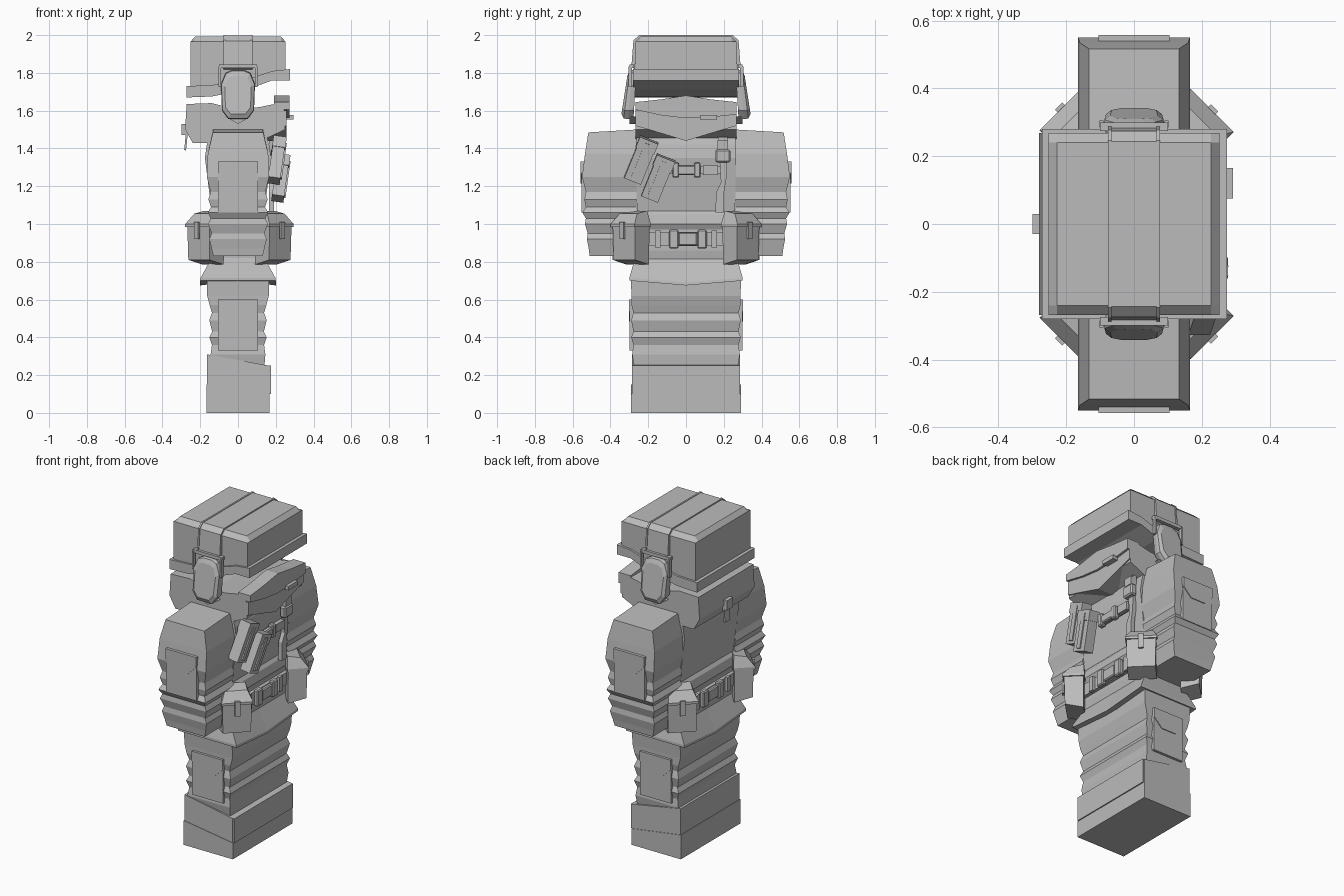
import bpy, bmesh, math
from mathutils import Vector, Matrix

if "Cube" in bpy.data.objects:
    bpy.data.objects.remove(bpy.data.objects["Cube"])

mat = bpy.data.materials.new("plain_grey")
mat.diffuse_color = (0.5, 0.5, 0.5, 1)
mat.use_nodes = True
mat.node_tree.nodes["Principled BSDF"].inputs["Base Color"].default_value = mat.diffuse_color


def finish(name, bm):
    bmesh.ops.recalc_face_normals(bm, faces=bm.faces)
    me = bpy.data.meshes.new(name)
    bm.to_mesh(me)
    bm.free()
    me.materials.append(mat)
    ob = bpy.data.objects.new(name, me)
    bpy.context.collection.objects.link(ob)
    return ob


def loft(name, loops):
    """Closed solid through loops of equal length."""
    bm = bmesh.new()
    vs = [[bm.verts.new(p) for p in lp] for lp in loops]
    n = len(vs[0])
    for a, b in zip(vs, vs[1:]):
        for i in range(n):
            bm.faces.new((a[i], a[(i + 1) % n], b[(i + 1) % n], b[i]))
    bm.faces.new(vs[0])
    bm.faces.new(vs[-1])
    return finish(name, bm)


def stack(name, rows):
    """Rectangular rings: z, x0, x1, y0, y1."""
    return loft(name, [[(a, c, z), (b, c, z), (b, d, z), (a, d, z)] for z, a, b, c, d in rows])


def prism_y(name, pts, y0, y1):
    return loft(name, [[(x, y, z) for x, z in pts] for y in (y0, y1)])


def prism_x(name, pts, x0, x1):
    return loft(name, [[(x, y, z) for y, z in pts] for x in (x0, x1)])


def box(name, loc, size, rot=(0, 0, 0), bevel=0):
    bm = bmesh.new()
    bmesh.ops.create_cube(bm, size=1)
    bmesh.ops.scale(bm, vec=size, verts=bm.verts)
    if bevel:
        bmesh.ops.bevel(bm, geom=bm.edges[:], offset=bevel, segments=1, affect='EDGES')
    ob = finish(name, bm)
    m = Matrix.Rotation(rot[2], 4, 'Z') @ Matrix.Rotation(rot[1], 4, 'Y') @ Matrix.Rotation(rot[0], 4, 'X')
    ob.data.transform(Matrix.Translation(loc) @ m)
    return ob


# boots with sloping tops
prism_y("boots", [(-.165, 0), (.165, 0), (.165, .25), (-.165, .31)], -.287, .287)
box("toe_cap", (.165, 0, .175), (.02, .57, .15))
prism_y("boot_soles", [(-.168, 0), (.168, 0), (.168, .1), (-.168, .15)], -.29, .29)

# ribbed trousers
legs = [(.25, .14, .275), (.31, .145, .285), (.36, .138, .278), (.40, .152, .29), (.43, .137, .278),
        (.49, .152, .29), (.53, .138, .278), (.57, .15, .288), (.62, .163, .288), (.70, .165, .292)]
stack("trousers", [(z, -a, a, -b, b) for z, a, b in legs])

# jacket skirt dipping to the middle at front and back
skirt = []
for z, hx, hy, dip in ((.70, .2, .30, .025), (.715, .198, .30, .025), (.82, .14, .27, 0)):
    skirt.append([(-hx, -hy, z), (0, -hy, z), (hx, -hy, z), (hx, 0, z - dip), (hx, hy, z),
                  (0, hy, z), (-hx, hy, z), (-hx, 0, z - dip)])
loft("jacket_skirt", skirt)

# jacket body
body = [(.80, .14, .265), (.86, .15, .265), (.97, .15, .265), (1.0, .165, .265), (1.05, .155, .26),
        (1.07, .14, .26), (1.35, .175, .265), (1.42, .165, .265), (1.50, .14, .26)]
stack("jacket_body", [(z, -a, a, -b, b) for z, a, b in body])

# belt with buckles at front and back
box("belt", (0, 0, .92), (.345, .545, .075))
for s in (-1, 1):
    box("belt_buckle_core", (s * .182, .01, .92), (.025, .10, .07), bevel=.006)
    for t in (-1, 1):
        box("belt_buckle_end", (s * .184, .01 + t * .075, .92), (.03, .05, .10), bevel=.006)
        box("belt_loop", (s * .18, t * .15, .92), (.02, .03, .09))

# sleeves, pockets
arm = [(.83, .13, .51), (.87, .14, .515), (.92, .152, .525), (.95, .14, .52), (1.00, .158, .535),
       (1.03, .145, .53), (1.06, .16, .548), (1.09, .143, .53), (1.13, .157, .538), (1.17, .145, .53),
       (1.25, .165, .55), (1.37, .16, .535), (1.485, .133, .517)]
for s, side in ((-1, "right"), (1, "left")):
    rows = []
    for z, hx, y in arm:
        yi, lift = s * .262, .015 if z > 1.45 else 0
        rows.append([(-hx, yi, z + lift), (hx, yi, z + lift), (hx, s * y, z), (-hx, s * y, z)])
    loft(side + "_sleeve", rows)
    for part, z0, z1, yo in (("sleeve", 1.06, 1.33, .553), ("trouser", .33, .60, .298)):
        prism_y(f"{side}_{part}_pocket", [(-.105, z0), (.105, z0), (.105, z1), (-.105, z1)],
                s * (yo - .04), s * yo)
        prism_y(f"{side}_{part}_pocket_flap",
                [(-.105, z1), (-.105, z1 - .06), (-.05, z1 - .115), (.05, z1 - .115), (.105, z1 - .06), (.105, z1)],
                s * yo, s * (yo + .005))

    # hip pouches, turned 45 degrees
    for cx, cy, e in ((.225, .33, "front"), (-.21, .335, "back")):
        d = Vector((math.copysign(1, cx), s, 0)).normalized()   # outward
        w = Vector((-d.y, d.x, 0))
        c = Vector((cx, s * cy, 0))

        def ring(z, hw, out, inn, drop=0):
            return [c + w * hw + d * out + Vector((0, 0, z)), c - w * hw + d * out + Vector((0, 0, z)),
                    c - w * hw - d * inn + Vector((0, 0, z - drop)), c + w * hw - d * inn + Vector((0, 0, z - drop))]
        nm = f"{side}_{e}_pouch"
        loft(nm, [ring(.81, .08, -.005, .11, .025), ring(1.0, .083, 0, .11)])
        loft(nm + "_lid", [ring(.985, .09, .008, .115), ring(1.0, .09, .008, .115), ring(1.055, .065, -.035, .11, -.015)])
        box(nm + "_tab", c + d * .012 + Vector((0, 0, .965)), (.012, .03, .09), (0, 0, math.atan2(d.y, d.x)))

    # ear cup
    cup = [(-.05, 1.555), (.05, 1.555), (.085, 1.60), (.09, 1.74), (.065, 1.80),
           (.03, 1.815), (-.03, 1.815), (-.065, 1.80), (-.09, 1.74), (-.085, 1.60)]

    def cup_loop(k, base, slope):
        return [(x * k, s * (base + slope * (1.82 - z)), 1.68 + (z - 1.68) * k) for x, z in cup]
    loft(side + "_ear_cup", [cup_loop(.95, .262, .06), cup_loop(1, .282, .1), cup_loop(.97, .298, .12), cup_loop(.78, .31, .12)])
    prism_y(side + "_ear_cup_tip", [(-.07, 1.57), (0, 1.53), (.07, 1.57)], s * .265, s * .30)
    box(side + "_ear_bracket", (0, s * .287, 1.835), (.2, .025, .02))
    for t in (-1, 1):
        box(side + "_ear_arm", (t * .096, s * .295, 1.78), (.012, .02, .11))

# helmet with a sloping underside and chamfered top
hx, hy = .252, .268
under = [(-hx, 1.69), (-.12, 1.70), (.16, 1.78), (hx, 1.78)]
bm_pts = under + [(hx, 1.965), (hx - .025, 1.992), (-hx + .025, 1.992), (-hx, 1.965)]
loft("helmet", [[(x, y, z) for x, z in [(x * k, min(z, top)) for x, z in bm_pts]]
                for y, k, top in ((-hy, 1, 1.965), (-hy + .028, 1, 1.992), (hy - .028, 1, 1.992), (hy, 1, 1.965))])
prism_y("helmet_rim", [(-.272, 1.67), (-.14, 1.675), (.06, 1.715), (.18, 1.76), (.275, 1.76), (.275, 1.82),
                       (.18, 1.81), (.06, 1.77), (-.14, 1.735), (-.272, 1.73)], -.281, .281)

# strap and wires over the helmet
arch = [(-.285, 1.83), (-.274, 1.97), (-.243, 1.997), (.243, 1.997), (.274, 1.97), (.285, 1.83)]
arch_in = [(y * .95, z - .012) for y, z in reversed(arch)]
prism_x("head_strap", arch + arch_in, -.068, .072)
for x in (-.072, .072):
    prism_x("head_strap_wire", [(y * 1.015, z + .003) for y, z in arch] + arch_in, x - .005, x + .005)

# face scarf: collar, folded front and rear knot
prism_y("scarf_collar", [(-.272, 1.635), (-.14, 1.64), (0, 1.605), (.12, 1.62), (.24, 1.645), (.25, 1.50),
                         (.10, 1.43), (-.24, 1.43), (-.28, 1.50)], -.268, .268)


def scarf(name, x, top, bot):
    ys = (-.268, -.13, 0, .13, .268)
    loft(name, [[(xx, y, z) for y, z in zip(ys, top)] + [(xx, y, z) for y, z in zip(ys[::-1], bot)]
                for xx in x])


scarf("scarf_upper_fold", (.19, .272), (1.645, 1.66, 1.68, 1.66, 1.645), (1.58, 1.565, 1.56, 1.575, 1.605))
scarf("scarf_lower_fold", (.15, .258), (1.60, 1.60, 1.60, 1.60, 1.60), (1.52, 1.48, 1.44, 1.48, 1.52))
box("scarf_clip", (.275, .12, 1.565), (.035, .09, .025))
box("scarf_knot", (-.285, 0, 1.50), (.03, .06, .06))
box("scarf_tail", (-.275, 0, 1.44), (.01, .05, .10), (0, .1, 0))

# chest harness
prism_x("harness_strap", [(.17, 1.46), (.22, 1.46), (.215, 1.25), (.20, 1.16), (.20, 1.06), (.155, 1.06),
                          (.16, 1.17), (.185, 1.22)], .165, .19)
box("harness_buckle", (.195, .195, 1.36), (.04, .08, .07), bevel=.008)
box("harness_buckle_top", (.195, .195, 1.42), (.03, .055, .05))
box("chest_strap", (.172, .05, 1.285), (.02, .27, .04))
box("chest_buckle", (.188, .0, 1.285), (.03, .10, .05), bevel=.006)
for y in (-.055, .06):
    box("chest_buckle_end", (.19, y, 1.285), (.035, .035, .08), bevel=.006)
box("chest_strap_keeper", (.185, .13, 1.285), (.025, .08, .05))

# two slanted equipment cases on the chest
for nm, y, z, x in (("upper_case", -.24, 1.335, .205), ("lower_case", -.15, 1.24, .225)):
    tilt = (math.radians(-22), math.radians(8), 0)
    box(nm, (x, y, z), (.065, .095, .23), tilt)
    r = math.radians(22)
    box(nm + "_cap", (x + .012, y + math.sin(r) * .09, z + math.cos(r) * .09), (.07, .105, .06), tilt)
    box(nm + "_band", (x + .01, y, z), (.06, .03, .20), tilt)
